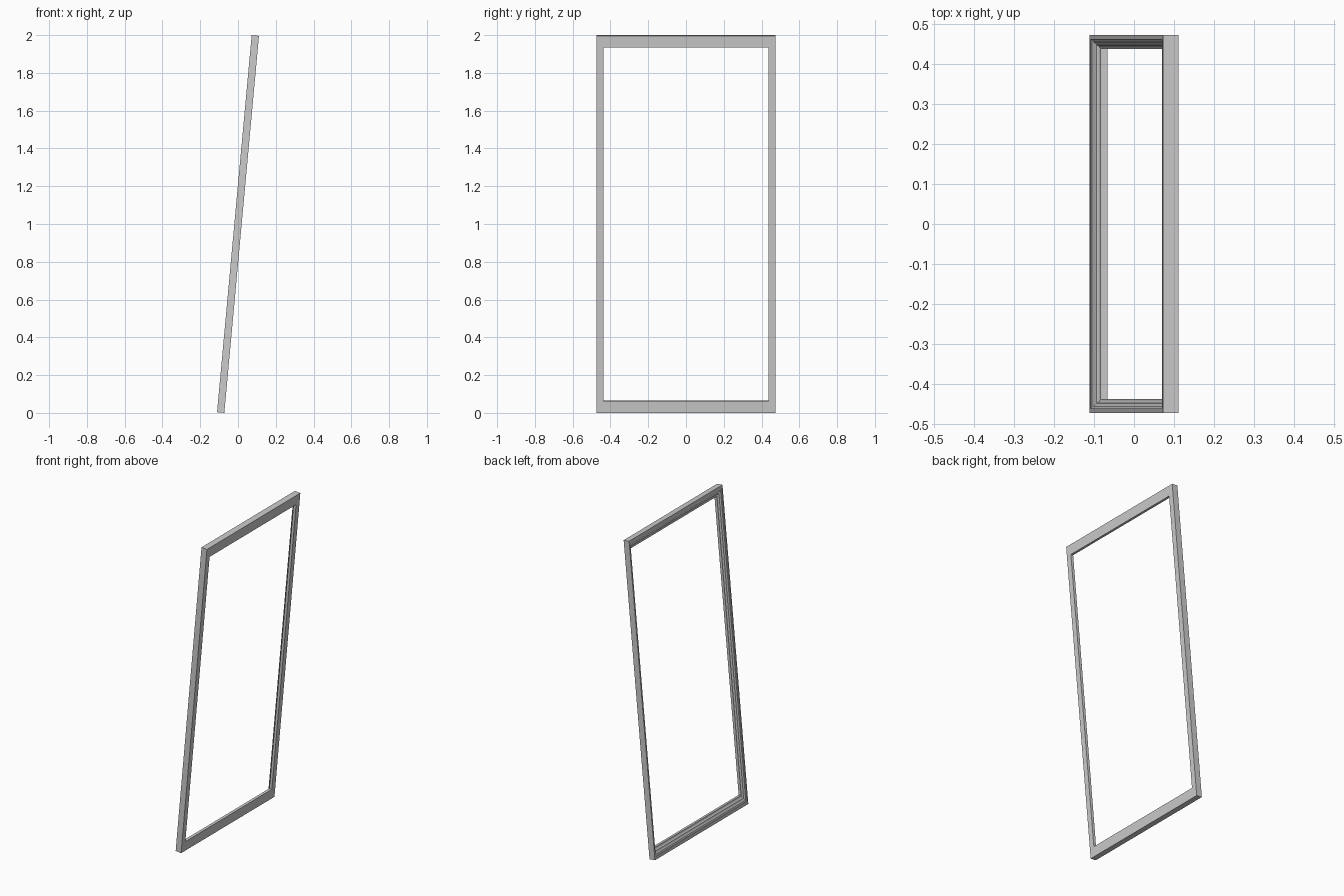
import bpy, bmesh, math
from mathutils import Matrix

if "Cube" in bpy.data.objects:
    bpy.data.objects.remove(bpy.data.objects["Cube"])

LEAN = math.radians(5.25)
HALF_W, HALF_H = 0.473, 1.0022      # outer half size of the frame
RAIL_W, RAIL_H = 0.035, 0.063       # width of side rails / top and bottom rails
DEPTH = 0.0387

# moulding section: (0 outer .. 1 inner edge, 0 back .. 1 front)
profile = [(0, 0), (0, 1), (.32, 1), (.34, .93), (.40, .89), (.48, .87),
           (.50, .80), (.56, .74), (.64, .70), (.72, .68), (.74, .60),
           (.80, .52), (.88, .47), (1, .45), (1, 0)]

# sweep the section round the rectangle with mitred corners
bm = bmesh.new()
loops = []
for u, d in profile:
    w, h = HALF_W - u * RAIL_W, HALF_H - u * RAIL_H
    x = DEPTH * (0.5 - d)
    loops.append([bm.verts.new((x, sy * w, sz * h))
                  for sy, sz in ((-1, -1), (1, -1), (1, 1), (-1, 1))])
for i, a in enumerate(loops):
    b = loops[(i + 1) % len(loops)]
    for k in range(4):
        n = (k + 1) % 4
        bm.faces.new((a[k], a[n], b[n], b[k]))
bmesh.ops.recalc_face_normals(bm, faces=bm.faces)

# lean the frame and stand it on the ground
bm.transform(Matrix.Rotation(LEAN, 4, 'Y'))
low = min(v.co.z for v in bm.verts)
bm.transform(Matrix.Translation((0, 0, -low)))

mesh = bpy.data.meshes.new("leaning_frame")
bm.to_mesh(mesh)
bm.free()
frame = bpy.data.objects.new("leaning_frame", mesh)
bpy.context.collection.objects.link(frame)
